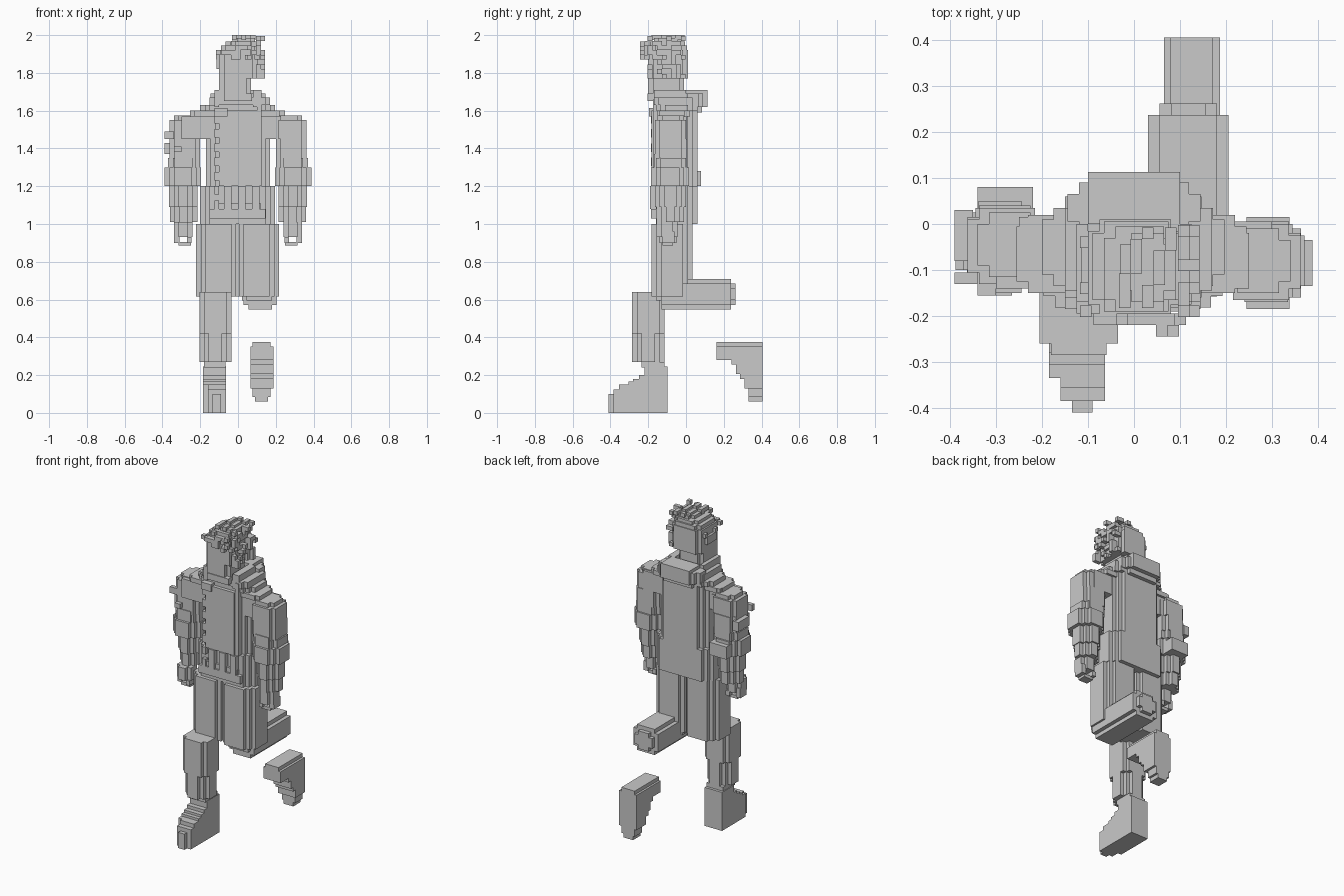
import bpy, bmesh, random

random.seed(4)
S = 0.025  # block size
grey = bpy.data.materials.new("stone grey")
grey.diffuse_color = (0.585, 0.585, 0.585, 1)


def prism(bm, pts, a, b, axis):
    """Extrude a 2D outline along an axis from a to b."""
    def place(u, v, w):
        return {'z': (u, v, w), 'y': (u, w, v), 'x': (w, u, v)}[axis]
    lo = [bm.verts.new(place(u, v, a)) for u, v in pts]
    hi = [bm.verts.new(place(u, v, b)) for u, v in pts]
    n = len(pts)
    faces = [bm.faces.new(lo), bm.faces.new(hi)]
    for i in range(n):
        j = (i + 1) % n
        faces.append(bm.faces.new((lo[i], lo[j], hi[j], hi[i])))
    bmesh.ops.recalc_face_normals(bm, faces=faces)


def stepped(u0, u1, v0, v1, n):
    """Rectangle outline whose corners are cut into n square steps."""
    c = [(0, n * S)]
    for i in range(n):
        c += [((i + 1) * S, (n - i) * S), ((i + 1) * S, (n - i - 1) * S)]
    return ([(u0 + p, v0 + q) for p, q in c] +
            [(u1 - p, v0 + q) for p, q in c[::-1]] +
            [(u1 - p, v1 - q) for p, q in c] +
            [(u0 + p, v1 - q) for p, q in c[::-1]])


def finish(name, bm):
    me = bpy.data.meshes.new(name)
    bm.to_mesh(me)
    bm.free()
    me.materials.append(grey)
    ob = bpy.data.objects.new(name, me)
    bpy.context.collection.objects.link(ob)
    return ob


def blocks(name, rows, axis='z'):
    """rows: u0, u1, v0, v1, start, end, corner steps."""
    bm = bmesh.new()
    for u0, u1, v0, v1, a, b, n in rows:
        pts = stepped(u0, u1, v0, v1, n) if n else [(u0, v0), (u1, v0), (u1, v1), (u0, v1)]
        prism(bm, pts, a, b, axis)
    return finish(name, bm)


# Thighs
blocks("standing_thigh", [(-0.222, 0.015, -0.182, 0.035, 0.615, 1.0, 2)])
blocks("bent_thigh", [(-0.02, 0.217, -0.182, 0.035, 0.615, 1.0, 2),
                      (0.02, 0.205, -0.158, 0.03, 0.595, 0.615, 1)])

# Standing shin, corners cut deeper in the lower half
blocks("standing_shin", [(-0.205, -0.035, -0.285, -0.115, 0.42, 0.64, 1),
                         (-0.205, -0.035, -0.285, -0.115, 0.27, 0.42, 2),
                         (-0.18, -0.065, -0.235, -0.115, 0.24, 0.27, 0)])

# Shin folded backwards
blocks("bent_shin", [(0.03, 0.205, 0.547, 0.71, -0.13, 0.237, 1),
                     (0.055, 0.18, 0.572, 0.685, 0.237, 0.262, 1)], 'y')


def foot(name, outline, layers):
    """Each layer: x range and the low/high limits its outline is clamped to."""
    bm = bmesh.new()
    for x0, x1, ymin, zmin, zmax in layers:
        pts = []
        for y, z in outline:
            p = (max(y, ymin), min(max(z, zmin), zmax))
            if not pts or p != pts[-1]:
                pts.append(p)
        if pts[0] == pts[-1]:
            pts.pop()
        prism(bm, pts, x0, x1, 'x')
    return finish(name, bm)


def staircase(corners):
    """Join corners with axis-aligned steps."""
    out = [corners[0]]
    for (y0, z0), (y1, z1) in zip(corners, corners[1:]):
        if y0 != y1 and z0 != z1:
            out.append((y0, z1))
        out.append((y1, z1))
    return out


# Standing foot: stepped instep, toe narrowing to the front
foot("standing_foot", [(-0.098, 0.0)] + staircase(
    [(-0.41, 0.0), (-0.41, 0.075), (-0.385, 0.10), (-0.355, 0.125), (-0.305, 0.15),
     (-0.28, 0.165), (-0.25, 0.18), (-0.22, 0.20), (-0.195, 0.245), (-0.098, 0.245)]),
    [(-0.135, -0.09, -1, 0, 1), (-0.16, -0.063, -0.385, 0, 1),
     (-0.185, -0.065, -0.335, 0, 1)])
# Raised foot with toes pointing down
foot("raised_foot", [(0.405, 0.06), (0.405, 0.375), (0.162, 0.375), (0.162, 0.28),
     (0.24, 0.28), (0.24, 0.255), (0.265, 0.255), (0.265, 0.205), (0.285, 0.205),
     (0.285, 0.18), (0.31, 0.18), (0.31, 0.13), (0.33, 0.13), (0.33, 0.06)],
     [(0.09, 0.158, -1, 0, 1), (0.078, 0.172, -1, 0.085, 0.375),
      (0.065, 0.187, -1, 0.13, 0.352)])

# Torso and jacket skirt
blocks("torso", [(-0.17, 0.17, -0.16, 0.06, 1.2, 1.6, 2),
                 (-0.2, 0.197, -0.16, 0.06, 1.0, 1.2, 2),
                 (-0.1, 0.1, -0.182, 0.05, 1.2, 1.6, 0)])
# Shoulder layers up to the neck
blocks("shoulders", [(-0.3, 0.3, -0.14, 0.005, 1.45, 1.57, 0),
                     (-0.255, 0.245, -0.15, 0.02, 1.57, 1.6, 1),
                     (-0.2, 0.197, -0.16, 0.06, 1.6, 1.63, 2),
                     (-0.15, 0.17, -0.17, 0.06, 1.63, 1.67, 1),
                     (-0.11, 0.12, -0.13, 0.06, 1.67, 1.69, 1)])
# Collar with a raised roll behind the neck
blocks("collar", [(-0.1, 0.1, 0.0, 0.113, 1.62, 1.71, 0),
                  (-0.1, 0.1, 0.0, 0.085, 1.59, 1.62, 0),
                  (-0.145, 0.145, -0.02, 0.09, 1.62, 1.69, 1),
                  (-0.075, 0.075, -0.205, -0.12, 1.65, 1.69, 0),
                  (-0.125, -0.1, -0.17, 0.0, 1.62, 1.71, 0),
                  (0.08, 0.125, -0.17, 0.0, 1.62, 1.71, 0)])

# Button strip, chest badge and lapel edge
blocks("buttons", [(-0.125, -0.1, -0.185, -0.14, 1.08 + 0.0755 * i, 1.125 + 0.0755 * i, 0)
                   for i in range(7)])
blocks("chest_badge", [(-0.125, -0.055, -0.195, -0.15, 1.57, 1.615, 0)])
blocks("lapel", [(0.1, 0.125, -0.175, -0.14, 1.2, 1.66, 0)])

# Belt and pouches
blocks("belt", [(-0.15, 0.145, -0.185, -0.1, 1.03, 1.08, 0),
                (-0.1, 0.12, -0.175, -0.1, 1.08, 1.11, 0)])
blocks("pouches", [(x, x + 0.04, -0.19, -0.13, 1.08, 1.2, 0)
                   for x in (-0.075, 0.0, 0.075)])


def arm(name, side, back):
    """side -1 or 1; back shifts the arm in depth."""
    rows = [(0.19, 0.362, -0.165, 0.0, 1.45, 1.55, 1),
            (0.2, 0.34, -0.15, -0.01, 1.55, 1.575, 1),
            (0.22, 0.25, -0.14, -0.02, 1.575, 1.6, 0),
            (0.2, 0.362, -0.165, 0.005, 1.35, 1.45, 1),
            (0.2, 0.37, -0.16, 0.0, 1.3, 1.35, 1),
            (0.195, 0.388, -0.185, 0.015, 1.2, 1.3, 2),
            (0.24, 0.335, -0.17, 0.005, 1.3, 1.37, 0),
            (0.215, 0.365, -0.165, 0.0, 1.09, 1.2, 2),
            (0.215, 0.36, -0.155, -0.01, 1.01, 1.09, 2)]
    rows = [(a, b, c + back, d + back, e, f, n) for a, b, c, d, e, f, n in rows]
    # Hand and fingers
    rows += [(0.24, 0.34, -0.155, -0.045, 0.93, 1.01, 1),
             (0.245, 0.27, -0.14, -0.05, 0.9, 0.93, 0),
             (0.25, 0.315, -0.125, -0.07, 0.885, 0.905, 0),
             (0.31, 0.34, -0.125, -0.06, 0.9, 0.96, 0)]
    if side < 0:
        rows = [(-b, -a, *rest) for a, b, *rest in rows]
    blocks(name, rows)


arm("right_arm", -1, 0.035)
arm("left_arm", 1, 0.0)
# Sleeve folds on the outer right arm
blocks("sleeve_folds", [(-0.39, -0.34, -0.13, -0.105, 1.45, 1.49, 0),
                        (-0.39, -0.35, -0.08, 0.03, 1.37, 1.43, 0),
                        (-0.34, -0.3, -0.155, -0.1, 1.38, 1.41, 0),
                        (-0.34, -0.22, 0.02, 0.08, 1.2, 1.28, 0)])

# Head and neck
blocks("head", [(-0.1, 0.07, -0.2, -0.01, 1.66, 1.77, 1),
                (-0.1, 0.105, -0.2, 0.01, 1.77, 1.92, 1),
                (-0.115, -0.09, -0.15, -0.05, 1.82, 1.87, 0),
                (-0.09, 0.1, -0.19, 0.005, 1.92, 1.945, 1),
                (-0.065, 0.09, -0.19, -0.005, 1.945, 1.965, 1),
                (-0.03, 0.09, -0.17, -0.02, 1.965, 1.985, 1)])

# Ragged hair on the left side, brow, back and crown
bm = bmesh.new()


def tuft(x, y, z, h=S):
    r = S / 2
    prism(bm, [(x - r, y - r), (x + r, y - r), (x + r, y + r), (x - r, y + r)],
          z, z + h, 'z')


for i in range(8):
    for k in range(9):
        y, z = -0.19 + S * i, 1.77 + S * k
        if random.random() < 0.55:
            tuft(0.108, y, z)
            if random.random() < 0.25:
                tuft(0.13, y, z)
        if k > 3 and k < 8 and random.random() < 0.3:
            tuft(-0.075 + S * i, -0.207, z)
        if 3 < k < 6 and random.random() < 0.12:
            tuft(-0.105, y, z)
for x, z in ((0.06, 1.92), (0.085, 1.895), (0.06, 1.87), (0.085, 1.94)):
    tuft(x, -0.232, z)
for i in range(14):
    tuft(-0.02 + S * (i % 5), -0.17 + S * (i * 3 % 7), 1.975)
finish("hair", bm)
